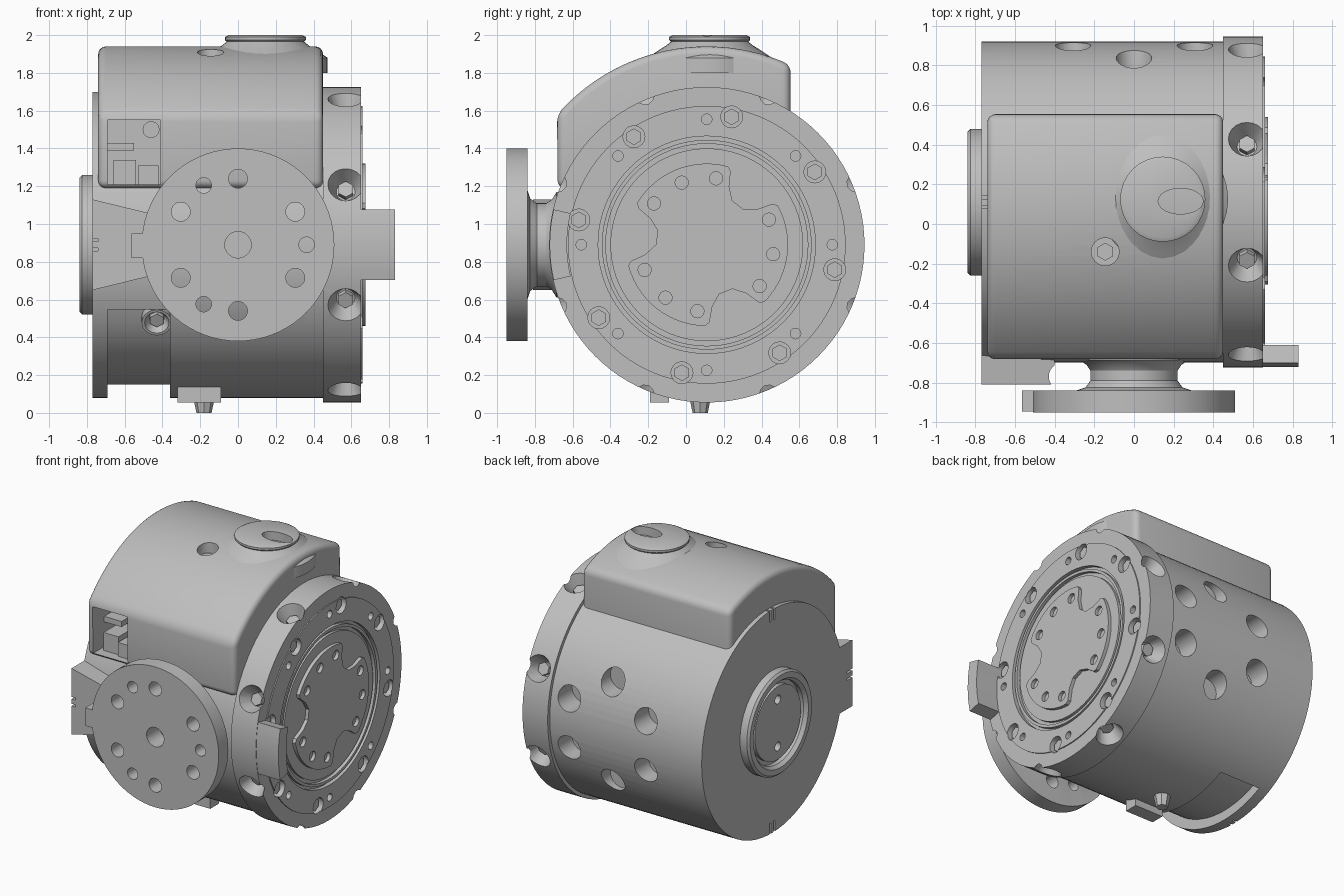
import bpy, bmesh, math
from mathutils import Vector, Matrix

if "Cube" in bpy.data.objects:
    bpy.data.objects.remove(bpy.data.objects["Cube"])

grey = bpy.data.materials.new("plain_grey")
grey.use_nodes = True
grey.diffuse_color = (0.52, 0.52, 0.52, 1)
grey.node_tree.nodes["Principled BSDF"].inputs["Base Color"].default_value = grey.diffuse_color

CY, CZ = 0.11, 0.89          # drum axis, running along x
X, Y, Z = Vector((1, 0, 0)), Vector((0, 1, 0)), Vector((0, 0, 1))
AXIS = Vector((0, CY, CZ))


def frame(origin, axis):
    return Matrix.Translation(origin) @ axis.to_track_quat('Z', 'Y').to_matrix().to_4x4()


def radial(deg):
    a = math.radians(deg)
    return Vector((0, math.cos(a), math.sin(a)))


def polar(deg, r, x):
    return AXIS + radial(deg) * r + X * x


def arc(r, a0, a1, n):
    pts = [polar(a0 + (a1 - a0) * i / n, r, 0) for i in range(n + 1)]
    return [(p.y, p.z) for p in pts]


def cyl(bm, origin, axis, r, h, n=24, r2=None):
    m = frame(origin, axis) @ Matrix.Translation((0, 0, h / 2))
    bmesh.ops.create_cone(bm, cap_ends=True, segments=n, radius1=r,
                          radius2=r if r2 is None else r2, depth=h, matrix=m)


def box(bm, lo, hi):
    lo, hi = Vector(lo), Vector(hi)
    m = Matrix.Translation((lo + hi) / 2) @ Matrix.Diagonal((*(hi - lo), 1))
    bmesh.ops.create_cube(bm, size=1, matrix=m)


def prism(bm, pts, x0, x1):
    # extrudes a (y, z) outline along x
    face = bm.faces.new([bm.verts.new((x0, y, z)) for y, z in pts])
    ext = bmesh.ops.extrude_face_region(bm, geom=[face])["geom"]
    bmesh.ops.translate(bm, vec=(x1 - x0, 0, 0),
                        verts=[v for v in ext if isinstance(v, bmesh.types.BMVert)])


def put(name, bm):
    bmesh.ops.recalc_face_normals(bm, faces=bm.faces[:])
    me = bpy.data.meshes.new(name)
    bm.to_mesh(me)
    bm.free()
    me.materials.append(grey)
    ob = bpy.data.objects.new(name, me)
    bpy.context.collection.objects.link(ob)
    return ob


def lathe(name, prof, origin, axis, n=64):
    bm = bmesh.new()
    vs = [bm.verts.new((r, 0, h)) for r, h in prof]
    es = [bm.edges.new(p) for p in zip(vs, vs[1:])]
    bmesh.ops.spin(bm, geom=vs + es, cent=(0, 0, 0), axis=(0, 0, 1),
                   angle=math.tau, steps=n)
    bmesh.ops.remove_doubles(bm, verts=bm.verts[:], dist=1e-5)
    bm.transform(frame(origin, axis))
    return put(name, bm)


def apply(ob, mod):
    bpy.context.view_layer.objects.active = ob
    bpy.ops.object.modifier_apply(modifier=mod.name)


def cut(ob, bm):
    cutter = put("cutter", bm)
    cutter.hide_render = True
    mod = ob.modifiers.new("cut", 'BOOLEAN')
    mod.operation, mod.solver, mod.object = 'DIFFERENCE', 'EXACT', cutter
    apply(ob, mod)
    bpy.data.objects.remove(cutter)


# main drum: lower front recess, six rear holes, rim notches, window pocket
drum = lathe("drum", [(0, -.77), (.81, -.77), (.81, .46), (0, .46)], AXIS, X, 96)
c = bmesh.new()
prism(c, arc(.92, 205, 296, 16) + arc(.74, 296, 205, 16), -.69, -.36)
for k in range(6):
    a = math.radians(90 + 60 * k)
    cyl(c, Vector((.355 * math.cos(a), .74, CZ + .355 * math.sin(a))), Y, .09, .4)
for deg in (90, 270):
    for dy in (-.025, .025):
        p = polar(deg, .79, -.77)
        box(c, p - Vector((.02, .008 - dy, .06)), p + Vector((.03, .008 + dy, .06)))
box(c, (-.69, -.9, 1.21), (-.41, -.4, 1.55))
cut(drum, c)

# wide ring with stepped end face
ring = lathe("bolt_ring", [(0, .45), (.835, .45), (.835, .652), (.735, .652), (.735, .66),
             (.575, .66), (.575, .63), (.555, .63), (.555, .655), (.535, .655), (.535, .63),
             (.51, .63), (.51, .65), (0, .65)], AXIS, X, 96)
c, bolts = bmesh.new(), bmesh.new()
for k in range(8):
    d = 22.5 + 45 * k
    cyl(c, polar(d, .73, .57), radial(d), .05, .13, 20, .105)
    cyl(bolts, polar(d, .70, .57), radial(d), .045, .07, 6)
    cyl(c, polar(d + 11.5, .69, .59), X, .058, .2, 16)
    cyl(bolts, polar(d + 11.5, .69, .57), X, .044, .065, 6)
    cyl(c, polar(45 * k, .665, .61), X, .028, .2, 12)
cut(ring, c)
put("ring_bolts", bolts)

# three-lobed output plate with nine holes
bm, c, outline = bmesh.new(), bmesh.new(), []
for k in range(3):
    d = 52 + 120 * k
    for off, r in ((-20, .41), (-17, .33), (-8, .27), (8, .27), (17, .33), (20, .41)):
        p = polar(d + off, r, 0)
        outline.append((p.y, p.z))
    outline += arc(.43, d + 23, d + 97, 14)
    for j in (30, 60, 90):
        cyl(c, polar(d + j, .355, .6), X, .035, .2, 16)
prism(bm, outline, .62, .675)
cut(put("output_plate", bm), c)

# curved tab beside the ring
bm = bmesh.new()
prism(bm, arc(.832, 167, 193, 8) + arc(.74, 193, 167, 8), .6, .83)
put("right_tab", bm)

# left bearing cap
cap = lathe("left_cap", [(0, -.7), (.37, -.7), (.37, -.825), (.355, -.84), (.315, -.84),
            (.295, -.815), (.295, -.785), (.265, -.785), (.265, -.815), (0, -.815)], AXIS, X)
c = bmesh.new()
for dz in (-.17, .17):
    cyl(c, AXIS + Vector((-.9, 0, dz)), X, .032, .13, 16)
cut(cap, c)

# tapered bracket on the left front
bm = bmesh.new()
tab = [(-.77, .24), (-.4, .15), (-.4, -.15), (-.77, -.24)]
face = bm.faces.new([bm.verts.new((x, -.81, CZ + z)) for x, z in tab])
ext = bmesh.ops.extrude_face_region(bm, geom=[face])["geom"]
bmesh.ops.translate(bm, vec=(0, .25, 0), verts=[v for v in ext if isinstance(v, bmesh.types.BMVert)])
bracket = put("left_bracket", bm)
c = bmesh.new()
for z in (CZ - .025, CZ + .025):
    box(c, (-.8, -.9, z - .008), (-.74, -.75, z + .008))
cyl(c, Vector((-.36, -.77, 0)), Z, .07, 2, 24)
cut(bracket, c)

# front flange with flared neck and bolt circle
flange = lathe("front_flange", [(0, -.95), (.51, -.95), (.51, -.84), (.29, -.84), (.245, -.825),
               (.22, -.79), (.22, -.74), (.24, -.71), (.28, -.685), (.28, -.6), (0, -.6)],
               Vector((0, 0, CZ)), Y, 72)
c = bmesh.new()
for k in range(6):
    a = math.radians(90 + 60 * k)
    cyl(c, Vector((.35 * math.cos(a), -1, CZ + .35 * math.sin(a))), Y, .05, .2)
for k in range(3):
    a = math.radians(120 * k)
    cyl(c, Vector((.363 * math.cos(a), -1, CZ + .363 * math.sin(a))), Y, .041, .2)
cyl(c, Vector((0, -1, CZ)), Y, .07, .2)
cut(flange, c)
bm = bmesh.new()
box(bm, (-.565, -.945, CZ - .07), (-.47, -.84, CZ + .06))
put("flange_key", bm)

# rounded hood over the drum, with window and screw hole
bm = bmesh.new()
prism(bm, [(-.68, 1.19)] + arc(1.05, 139, 65, 24) + [(.555, 1.3), (.1, 1.19)], -.74, .45)
hood = put("hood", bm)
bev = hood.modifiers.new("round", 'BEVEL')
bev.width, bev.segments, bev.limit_method = .04, 4, 'ANGLE'
bev.angle_limit = math.radians(40)
apply(hood, bev)
c = bmesh.new()
box(c, (-.69, -.9, 1.21), (-.41, -.4, 1.55))
cyl(c, Vector((-.145, -.14, 1.83)), Z, .07, .3)
cut(hood, c)
bm = bmesh.new()
cyl(bm, Vector((-.145, -.14, 1.8)), Z, .045, .06, 6)
put("hood_screw", bm)

# connector blocks inside the window
bm = bmesh.new()
box(bm, (-.66, -.6, 1.2), (-.54, -.38, 1.34))
box(bm, (-.53, -.62, 1.2), (-.42, -.38, 1.31))
box(bm, (-.69, -.55, 1.39), (-.55, -.38, 1.43))
cyl(bm, Vector((-.46, -.55, 1.5)), Y, .045, .17, 12)
put("connector", bm)

# cable outlet on top
outlet = lathe("top_outlet", [(0, 1.8), (.33, 1.8), (.33, 1.88), (.27, 1.92), (.23, 1.945),
               (.205, 1.965), (.215, 1.975), (.215, 1.99), (.195, 2), (0, 2)],
               Vector((.145, .125, 0)), Z, 32)
c = bmesh.new()
cyl(c, Vector((0, 0, 1.86)), Z, .065, .3)
c.transform(Matrix.Translation((.235, .115, 0)) @ Matrix.Diagonal((1.75, 1, 1, 1)))
cut(outlet, c)

# small screws: recess cup and the pair underneath
bm = bmesh.new()
cyl(bm, polar(211, .7, -.43), radial(211), .08, .1, 16)
cup = put("recess_cup", bm)
c = bmesh.new()
cyl(c, polar(211, .75, -.43), radial(211), .04, .07, 16, .075)
cut(cup, c)
bm = bmesh.new()
cyl(bm, polar(211, .72, -.43), radial(211), .04, .06, 6)
box(bm, (-.32, -.19, .055), (-.09, -.09, .16))
cyl(bm, Vector((-.18, .075, 0)), Z, .04, .12, 8, .065)
put("lower_screws", bm)

# smooth shading with crisp edges
for ob in bpy.context.scene.objects:
    ob.select_set(ob.type == 'MESH')
bpy.ops.object.shade_smooth_by_angle(angle=math.radians(30))
